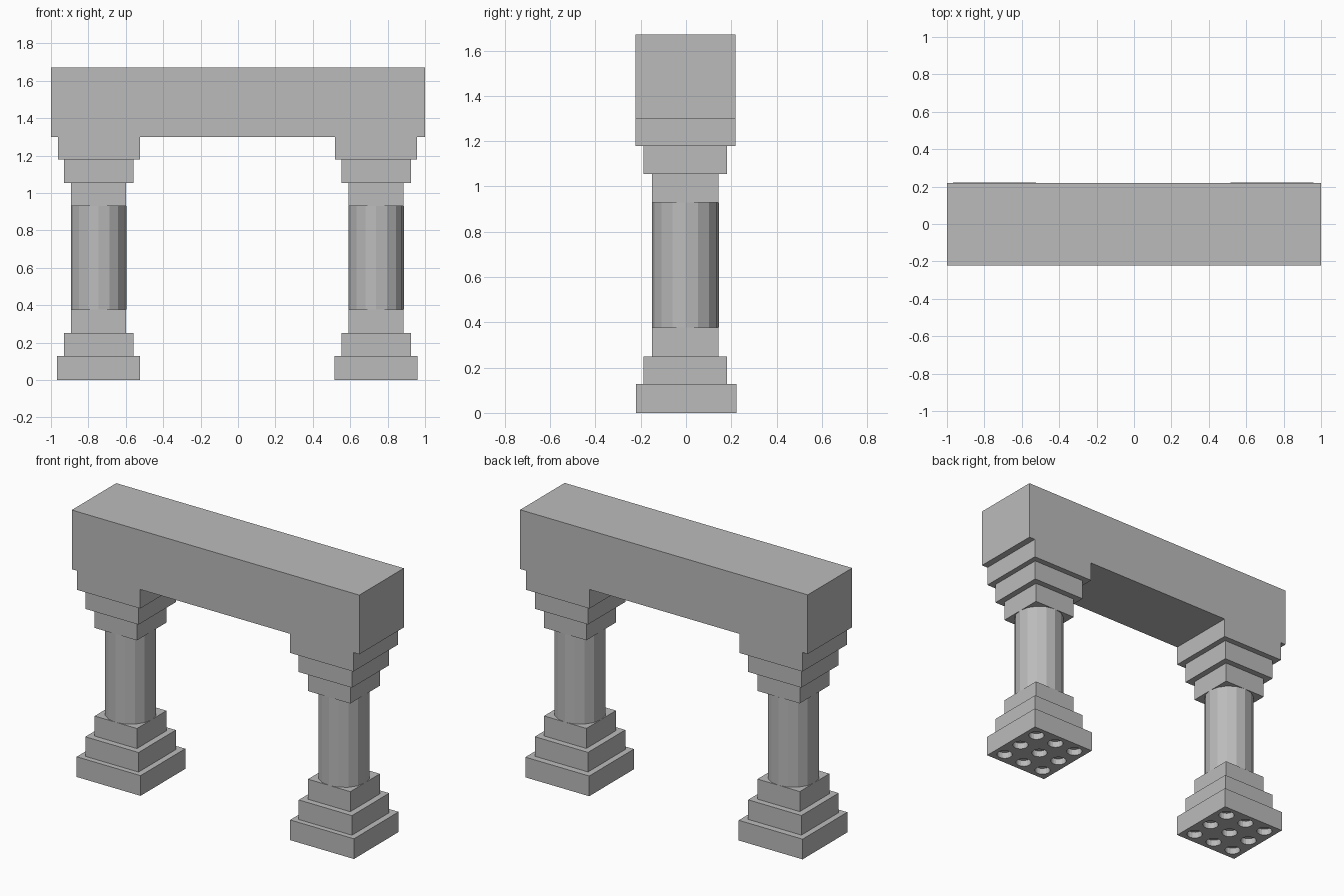
import bpy, bmesh, math
from mathutils import Matrix

if "Cube" in bpy.data.objects:
    bpy.data.objects.remove(bpy.data.objects["Cube"], do_unlink=True)

stone = bpy.data.materials.new("stone_grey")
stone.use_nodes = True
stone.diffuse_color = (0.5, 0.5, 0.5, 1)
stone.node_tree.nodes["Principled BSDF"].inputs["Base Color"].default_value = (0.5, 0.5, 0.5, 1)


def finish(name, bm):
    """Turn a bmesh into a flat shaded stone object."""
    bmesh.ops.recalc_face_normals(bm, faces=bm.faces[:])
    mesh = bpy.data.meshes.new(name)
    bm.to_mesh(mesh)
    bm.free()
    mesh.materials.append(stone)
    obj = bpy.data.objects.new(name, mesh)
    bpy.context.collection.objects.link(obj)
    return obj


def slab(name, x, y, width, z0, z1):
    """Square block centred on x, y."""
    bm = bmesh.new()
    size = Matrix.Diagonal((width, width, z1 - z0, 1))
    bmesh.ops.create_cube(bm, size=1, matrix=Matrix.Translation((x, y, (z0 + z1) / 2)) @ size)
    return finish(name, bm)


def add_cylinder(bm, x, y, radius, z0, z1):
    bmesh.ops.create_cone(bm, cap_ends=True, segments=16, radius1=radius, radius2=radius,
                          depth=z1 - z0, matrix=Matrix.Translation((x, y, (z0 + z1) / 2)))


def drill_sockets(base, x, y, spacing):
    """Cut a three by three grid of round sockets into the underside."""
    bm = bmesh.new()
    for i in (-1, 0, 1):
        for j in (-1, 0, 1):
            add_cylinder(bm, x + i * spacing, y + j * spacing, 0.046, -0.05, 0.04)
    cutter = finish("socket_cutter", bm)
    cutter.hide_render = True
    cut = base.modifiers.new("sockets", 'BOOLEAN')
    cut.operation = 'DIFFERENCE'
    cut.solver = 'EXACT'
    cut.object = cutter
    graph = bpy.context.evaluated_depsgraph_get()
    result = bpy.data.meshes.new_from_object(base.evaluated_get(graph))
    base.modifiers.clear()
    base.data = result
    bpy.data.objects.remove(cutter, do_unlink=True)


Y = -0.003
WIDE, MIDDLE, NARROW = 0.444, 0.37, 0.294

# Pillars: stepped base, round shaft, stepped capital
for side, x in (("right", -0.745), ("left", 0.739)):
    base = slab(side + "_base_bottom", x, 0.001, WIDE, 0, 0.127)
    drill_sockets(base, x, 0.001, WIDE / 3)
    slab(side + "_base_middle", x, Y, MIDDLE, 0.127, 0.25)
    slab(side + "_base_top", x, Y, NARROW, 0.25, 0.376)

    bm = bmesh.new()
    add_cylinder(bm, x, Y, 0.148, 0.376, 0.93)
    finish(side + "_shaft", bm)

    slab(side + "_capital_bottom", x, Y, NARROW, 0.93, 1.054)
    slab(side + "_capital_middle", x, Y, MIDDLE, 1.054, 1.178)

# Lintel with a bracket block over each pillar, extruded from one profile
profile = [(-1, 1.298), (-0.963, 1.298), (-0.963, 1.178), (-0.524, 1.178), (-0.524, 1.298),
           (0.518, 1.298), (0.518, 1.178), (0.958, 1.178), (0.958, 1.298), (1, 1.298),
           (1, 1.67), (-1, 1.67)]
bm = bmesh.new()
face = bm.faces.new([bm.verts.new((px, -0.223, pz)) for px, pz in profile])
extruded = bmesh.ops.extrude_face_region(bm, geom=[face])
back = [v for v in extruded["geom"] if isinstance(v, bmesh.types.BMVert)]
bmesh.ops.translate(bm, verts=back, vec=(0, 0.442, 0))
finish("lintel", bm)
